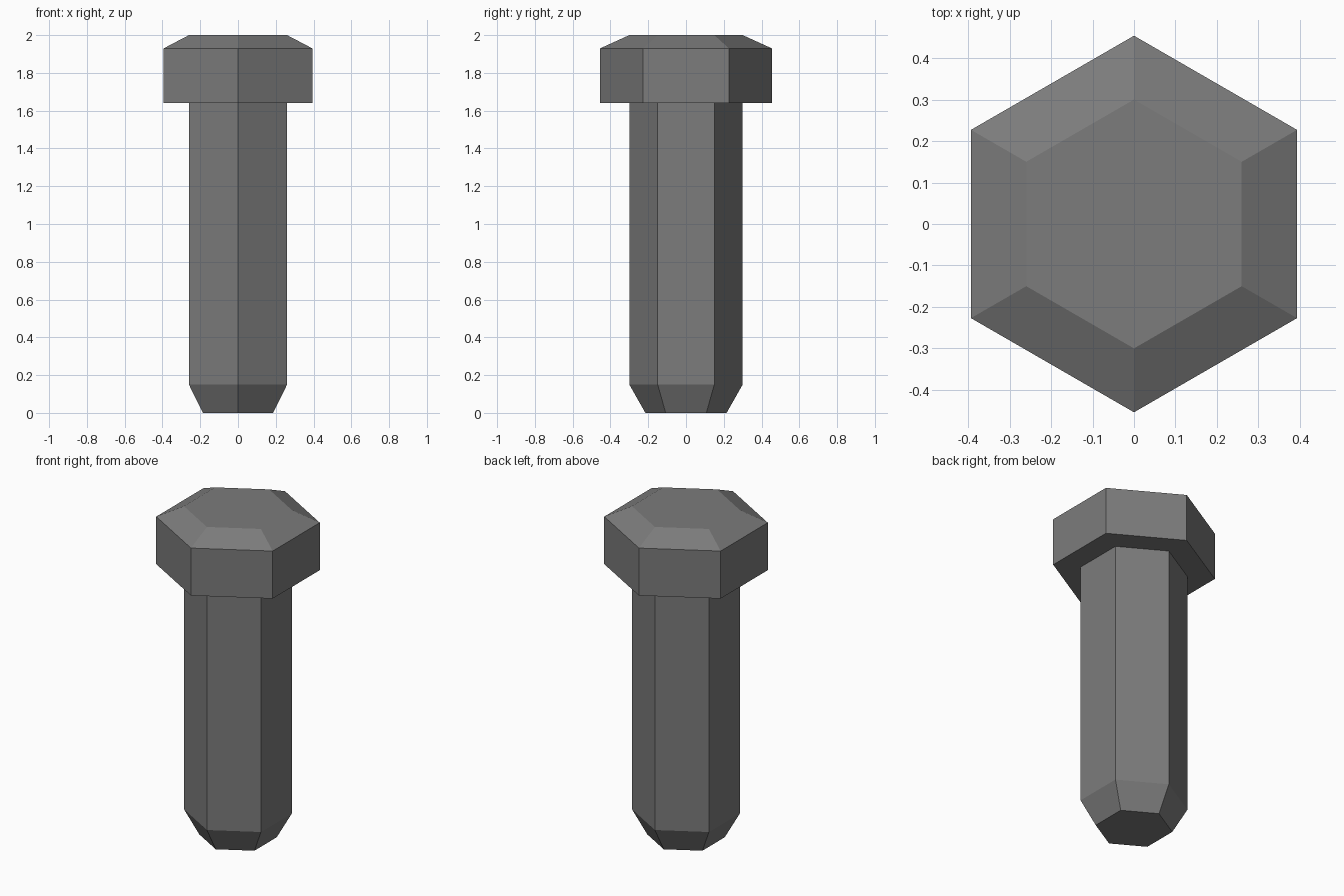
import bpy, bmesh, math

if "Cube" in bpy.data.objects:
    bpy.data.objects.remove(bpy.data.objects["Cube"])

SIDES = 6
# (radius, height) from the tip up to the top of the head
PROFILE = [(0.215, 0.0), (0.30, 0.15), (0.30, 1.64),
           (0.454, 1.64), (0.454, 1.93), (0.30, 2.0)]

steel = bpy.data.materials.new("dark grey steel")
steel.diffuse_color = (0.2, 0.2, 0.2, 1)
steel.use_nodes = True
steel.node_tree.nodes["Principled BSDF"].inputs["Base Color"].default_value = steel.diffuse_color

# Hexagonal rings with corners on +y and -y
bm = bmesh.new()
rings = []
for r, z in PROFILE:
    angles = [math.pi / 2 + i * math.tau / SIDES for i in range(SIDES)]
    rings.append([bm.verts.new((r * math.cos(a), r * math.sin(a), z)) for a in angles])

# Side walls, chamfers and the underside of the head
for low, high in zip(rings, rings[1:]):
    for i in range(SIDES):
        j = (i + 1) % SIDES
        bm.faces.new((low[i], low[j], high[j], high[i]))

# End caps
bm.faces.new(rings[0][::-1])
bm.faces.new(rings[-1])
bmesh.ops.recalc_face_normals(bm, faces=bm.faces)

mesh = bpy.data.meshes.new("hex_bolt")
bm.to_mesh(mesh)
bm.free()
mesh.materials.append(steel)
bolt = bpy.data.objects.new("hex_bolt", mesh)
bpy.context.collection.objects.link(bolt)
